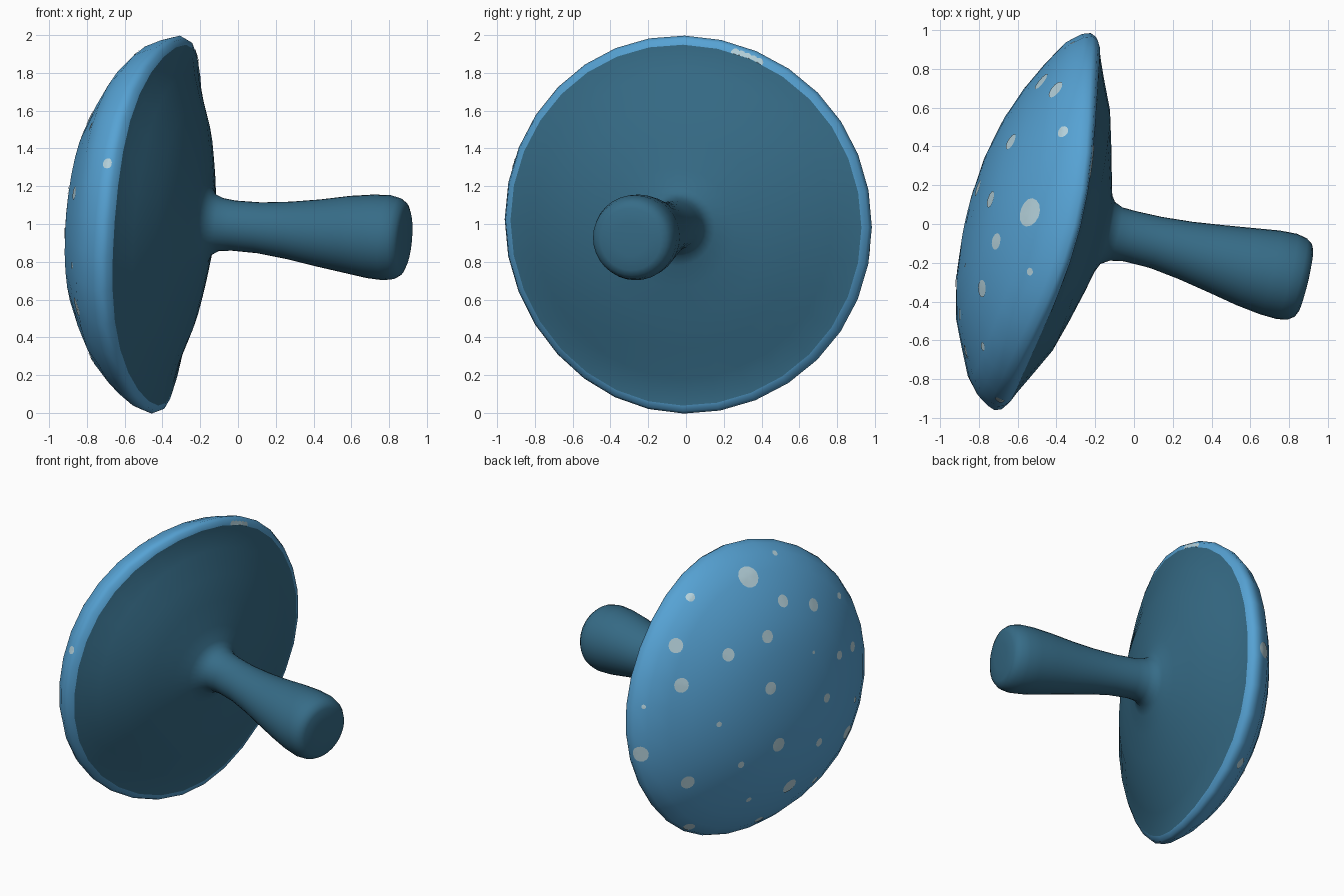
import bpy, bmesh, math
from mathutils import Vector
from mathutils.bvhtree import BVHTree

if "Cube" in bpy.data.objects:
    bpy.data.objects.remove(bpy.data.objects["Cube"])

SIDES = 32
CENTRE = Vector((-0.42, 0.0, 1.0))             # centre of the cap rim
AXIS = Vector((1.0, -0.237, -0.085)).normalized()  # from cap towards stem end
E1 = (Vector((0, 1, 0)) - AXIS * AXIS.y).normalized()
E2 = AXIS.cross(E1)


def material(name, rgb):
    m = bpy.data.materials.new(name)
    m.diffuse_color = (*rgb, 1.0)
    m.use_nodes = True
    m.node_tree.nodes["Principled BSDF"].inputs["Base Color"].default_value = m.diffuse_color
    return m


CAP_BLUE = material("cap blue", (0.093, 0.362, 0.655))
STEM_BLUE = material("stem blue", (0.037, 0.149, 0.242))
SPOT_PALE = material("spot pale blue", (0.46, 0.64, 0.71))


def finish(bm, name, mat):
    for f in bm.faces:
        f.smooth = True
    me = bpy.data.meshes.new(name)
    bm.to_mesh(me)
    me.materials.append(mat)
    ob = bpy.data.objects.new(name, me)
    bpy.context.collection.objects.link(ob)
    return ob


def wave(a, r):
    """Gentle warp of the rim along the axis, fading towards the middle."""
    d = (-0.012 - 0.045 * math.cos(2 * a) + 0.015 * math.cos(4 * a)
         + 0.018 * math.cos(a) - 0.01 * math.sin(a))
    return d * r ** 5


def lathe(profile):
    """Revolve (height along axis, radius, shift E1, shift E2) rings."""
    bm = bmesh.new()
    rings = []
    for h, r, s1, s2 in profile:
        ring = []
        for i in range(SIDES):
            a = 2 * math.pi * i / SIDES
            ring.append(bm.verts.new(CENTRE + AXIS * (h + wave(a, r))
                                     + E1 * (s1 + r * math.cos(a))
                                     + E2 * (s2 + r * math.sin(a))))
        rings.append(ring)
    for a, b in zip(rings, rings[1:]):
        for i in range(SIDES):
            j = (i + 1) % SIDES
            bm.faces.new((a[i], a[j], b[j], b[i]))
    bmesh.ops.remove_doubles(bm, verts=bm.verts, dist=1e-5)
    return bm


# Domed cap with its rolled rim
cap = lathe([
    (-0.437, 0.0, -0.06, 0.01), (-0.43, 0.17, -0.06, 0.01), (-0.408, 0.355, -0.06, 0.01),
    (-0.36, 0.545, -0.06, 0.01), (-0.29, 0.70, -0.04, 0.01), (-0.21, 0.84, -0.035, 0.01),
    (-0.13, 0.938, -0.01, 0.01), (-0.055, 0.988, 0, 0), (-0.01, 1.003, 0, 0),
    (0.02, 0.99, 0, 0), (0.035, 0.958, 0, 0)])
tree = BVHTree.FromBMesh(cap)
finish(cap, "cap", CAP_BLUE)

# Underside flowing into the flared stem
stem = lathe([
    (0.035, 0.958, 0, 0), (0.045, 0.91, 0, 0), (0.08, 0.81, 0, 0), (0.147, 0.65, 0, 0),
    (0.193, 0.48, 0, 0), (0.235, 0.32, 0, 0), (0.262, 0.21, 0.01, 0.01),
    (0.285, 0.165, 0.02, 0.02), (0.33, 0.141, 0.025, 0.025), (0.40, 0.133, 0.03, 0.025),
    (0.54, 0.135, 0.03, 0.025), (0.70, 0.152, 0.025, 0.025), (0.86, 0.177, 0.02, 0.025),
    (1.02, 0.204, 0.015, 0.03), (1.15, 0.222, 0.015, 0.03), (1.24, 0.226, 0.015, 0.03),
    (1.295, 0.215, 0.015, 0.03), (1.325, 0.194, 0.015, 0.03), (1.338, 0.165, 0.015, 0.03),
    (1.345, 0.09, 0.015, 0.03), (1.347, 0.0, 0.015, 0.03)])
finish(stem, "stem_and_underside", STEM_BLUE)

# Spots: thin patches wrapped on the cap
spots = bmesh.new()


def add_spot(origin, direction, radius):
    p, n, _, _ = tree.ray_cast(origin, direction)
    if p is None:
        return False
    t = n.orthogonal().normalized()
    b = n.cross(t)

    def place(r, a):
        q = p + (t * math.cos(a) + b * math.sin(a)) * r
        c, cn, _, _ = tree.find_nearest(q)
        return spots.verts.new(c + cn * 0.0035)
    count = 14
    mid = place(0, 0)
    inner = [place(radius * 0.55, 2 * math.pi * i / count) for i in range(count)]
    outer = [place(radius, 2 * math.pi * i / count) for i in range(count)]
    for i in range(count):
        j = (i + 1) % count
        spots.faces.new((mid, inner[i], inner[j]))
        spots.faces.new((inner[i], outer[i], outer[j], inner[j]))
    return True


# Spots laid out on a slanted plane facing the dome: across, up, radius (hundredths)
LAYOUT = [
    (23, 88, 2), (6, 71, 7.5), (-31, 56, 3.2), (28, 56, 4.3), (47.5, 55, 4.5),
    (64, 63, 2.3), (18, 32, 4.4), (-40.5, 24, 5), (-7, 19, 4.4), (-37, -1.5, 5),
    (20, -1, 4.4), (-61, -15.5, 1.5), (-13, -25.5, 1.9), (47.5, 24, 1.2),
    (64, 24, 3), (72.5, 31, 3.5), (56, -4, 3.2), (25, -36, 4.9), (69, -22.5, 5),
    (-63, -45, 5.5), (1, -50, 2.4), (51, -32, 3), (-33, -62, 4.8), (32, -60, 5.5),
    (49, -55, 2.7), (6, -70.5, 2), (-32, -88, 4), (13, -83, 3.3), (74, -2, 2)]
el = math.radians(30)
across = Vector((-0.815, -0.58, 0)).normalized()
look = Vector((0.58 * math.cos(el), -0.815 * math.cos(el), -math.sin(el))).normalized()
up = across.cross(look)
for u, v, r in LAYOUT:
    k = 0.01
    while k > 0.008:          # pull back any spot that falls just past the edge
        start = CENTRE - look * 4 + across * u * 1.025 * k + up * (v - 3) * k
        if add_spot(start, look, r * 0.01):
            break
        k *= 0.985

# Spot out of sight of that plane, and a sliver on the inner rim
add_spot(Vector((-0.69, -4, 1.32)), Vector((0, 1, 0)), 0.028)
for deg in (65, 67, 69, 71, 73):
    a = math.radians(deg)
    side = E1 * math.cos(a) + E2 * math.sin(a)
    add_spot(CENTRE + AXIS + side * 0.96, -AXIS, 0.024)
finish(spots, "cap_spots", SPOT_PALE)
